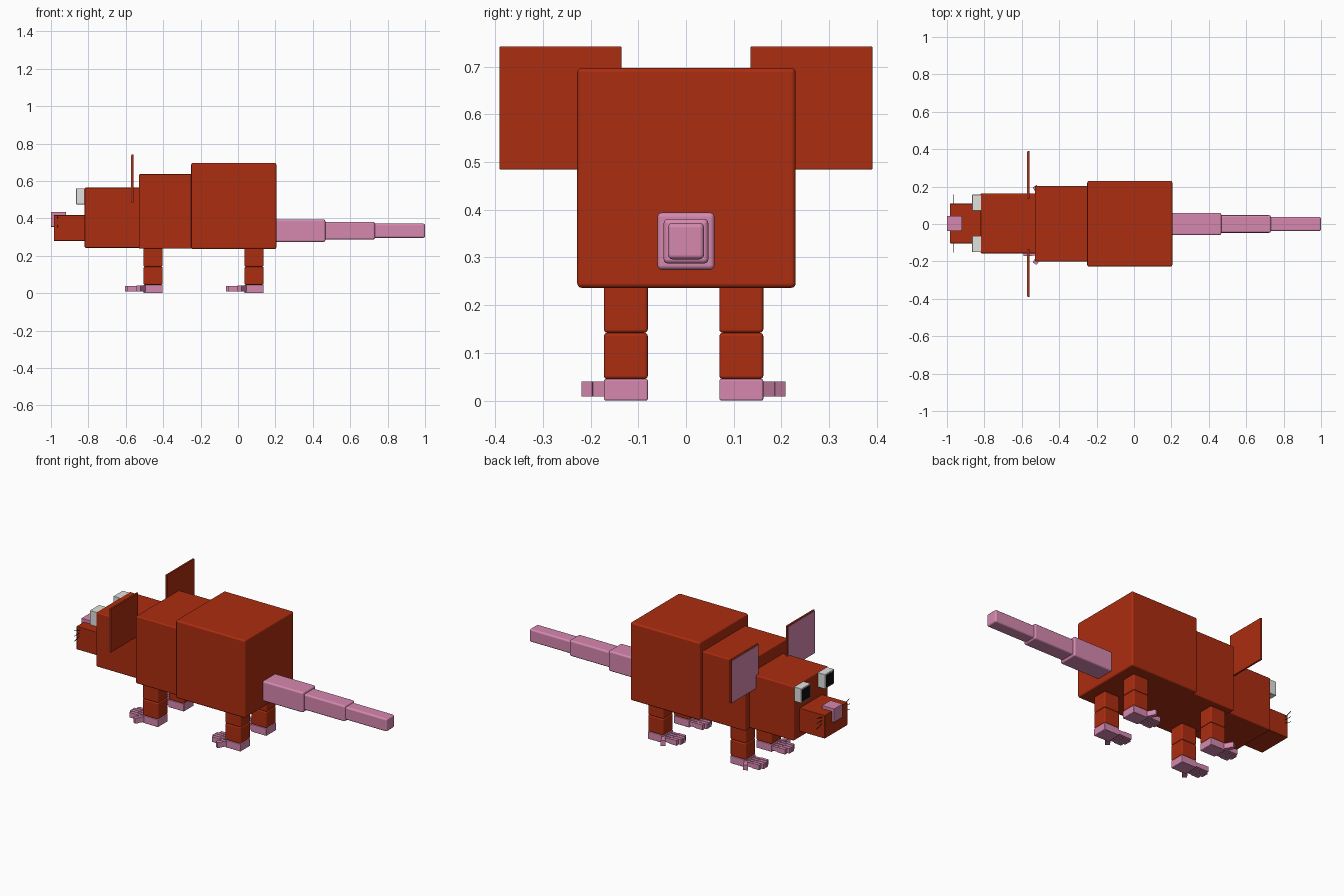
import bpy, bmesh, math
from mathutils import Vector, Matrix

default = bpy.data.objects.get("Cube")
if default:
    bpy.data.objects.remove(default, do_unlink=True)


def material(name, color):
    m = bpy.data.materials.new(name)
    m.use_nodes = True
    m.diffuse_color = (*color, 1)
    m.node_tree.nodes["Principled BSDF"].inputs["Base Color"].default_value = (*color, 1)
    return m


FUR = material("rust_red_fur", (0.41, 0.026, 0.005))
PINK = material("pink_skin", (0.67, 0.25, 0.43))
WHITE = material("eye_white", (0.75, 0.76, 0.74))
BLACK = material("black", (0.004, 0.004, 0.004))


def box(name, x, y, z, mat, bevel=0.0, turn=0.0):
    """Box from (min, max) ranges, optionally turned about z and softly bevelled."""
    ranges = (x, y, z)
    center = Vector([(a + b) / 2 for a, b in ranges])
    size = Vector([abs(b - a) for a, b in ranges])
    bm = bmesh.new()
    bmesh.ops.create_cube(bm, size=1, matrix=Matrix.Diagonal((*size, 1)))
    mesh = bpy.data.meshes.new(name)
    bm.to_mesh(mesh)
    bm.free()
    mesh.materials.append(mat)
    ob = bpy.data.objects.new(name, mesh)
    ob.location = center
    ob.rotation_euler.z = turn
    bpy.context.collection.objects.link(ob)
    if bevel:
        mesh.polygons.foreach_set("use_smooth", [True] * len(mesh.polygons))
        mod = ob.modifiers.new("soft_edges", 'BEVEL')
        mod.width = bevel
        mod.segments = 3
        mod.harden_normals = True
    return ob


def whisker(name, start, end):
    start, end = Vector(start), Vector(end)
    bpy.ops.mesh.primitive_cylinder_add(vertices=6, radius=0.0015, depth=(end - start).length,
                                        location=(start + end) / 2)
    ob = bpy.context.object
    ob.name = name
    ob.rotation_euler = (end - start).to_track_quat('Z', 'Y').to_euler()
    ob.data.materials.append(BLACK)


# Body, head and snout
box("rear_body", (-0.25, 0.205), (-0.228, 0.23), (0.236, 0.697), FUR, 0.01)
box("chest", (-0.53, -0.24), (-0.2, 0.203), (0.238, 0.636), FUR, 0.006)
box("head", (-0.82, -0.52), (-0.157, 0.163), (0.243, 0.564), FUR, 0.006)
box("snout", (-0.985, -0.81), (-0.103, 0.109), (0.28, 0.417), FUR, 0.003)
box("nose", (-1.0, -0.92), (-0.037, 0.043), (0.355, 0.435), PINK, 0.002)

# Tail, tapering in three segments
tail = [(0.2, 0.467, 0.06), (0.455, 0.732, 0.047), (0.72, 1.0, 0.038)]
for i, (x0, x1, r) in enumerate(tail):
    box(f"tail_segment_{i + 1}", (x0, x1), (-r, r), (0.334 - r, 0.334 + r), PINK, 0.01)

for side, label in ((1, "right"), (-1, "left")):
    def across(a, b, shift=0.003):
        return sorted((side * a + shift, side * b + shift))

    # Ears with a pink lining on the face side
    box(f"ear_{label}", (-0.57, -0.558), across(0.135, 0.391, 0), (0.484, 0.742), FUR, 0.003)
    box(f"ear_lining_{label}", (-0.573, -0.569), across(0.14, 0.386, 0), (0.489, 0.737), PINK)

    # Eyes with dark pupils
    box(f"eye_{label}", (-0.865, -0.815), across(0.067, 0.154), (0.475, 0.561), WHITE, 0.003)
    box(f"pupil_{label}", (-0.867, -0.863), across(0.075, 0.146), (0.483, 0.553), BLACK)

    # Fanned whiskers
    for i in (-1, 0, 1):
        whisker(f"whisker_{label}_{i + 2}",
                (-0.965, side * 0.1, 0.382 + i * 0.016),
                (-0.965, side * 0.155 + 0.003, 0.382 + i * 0.032))

    # Legs, feet and toes
    for pair, x in (("front", -0.505), ("back", 0.035)):
        tag = f"{pair}_{label}"
        span = across(0.075, 0.167, -0.005)
        xs = (x, x + 0.102)
        box(f"upper_leg_{tag}", xs, span, (0.142, 0.25), FUR, 0.007)
        box(f"lower_leg_{tag}", xs, span, (0.045, 0.142), FUR, 0.007)
        box(f"foot_{tag}", xs, span, (0, 0.045), PINK, 0.004)
        for i in range(4):
            y = span[0] + 0.0115 + i * 0.023
            reach = 0.0 if i in (1, 2) else 0.012
            box(f"toe_base_{tag}_{i + 1}", (x - 0.05 + reach, x + 0.01),
                (y - 0.008, y + 0.008), (0.01, 0.036), PINK)
            box(f"toe_tip_{tag}_{i + 1}", (x - 0.098 + reach, x - 0.05 + reach),
                (y - 0.0095, y + 0.0095), (0.008, 0.038), PINK)

        # Outer toe, angled forward and outward
        angle = -side * math.radians(58)
        for part, along, length, width in (("base", 0.022, 0.05, 0.02), ("tip", 0.059, 0.026, 0.025)):
            cx = x + 0.012 - along * math.cos(angle)
            cy = side * 0.146 - 0.005 - along * math.sin(angle)
            box(f"outer_toe_{part}_{tag}", (cx - length / 2, cx + length / 2),
                (cy - width / 2, cy + width / 2), (0.008, 0.04), PINK, turn=angle)
